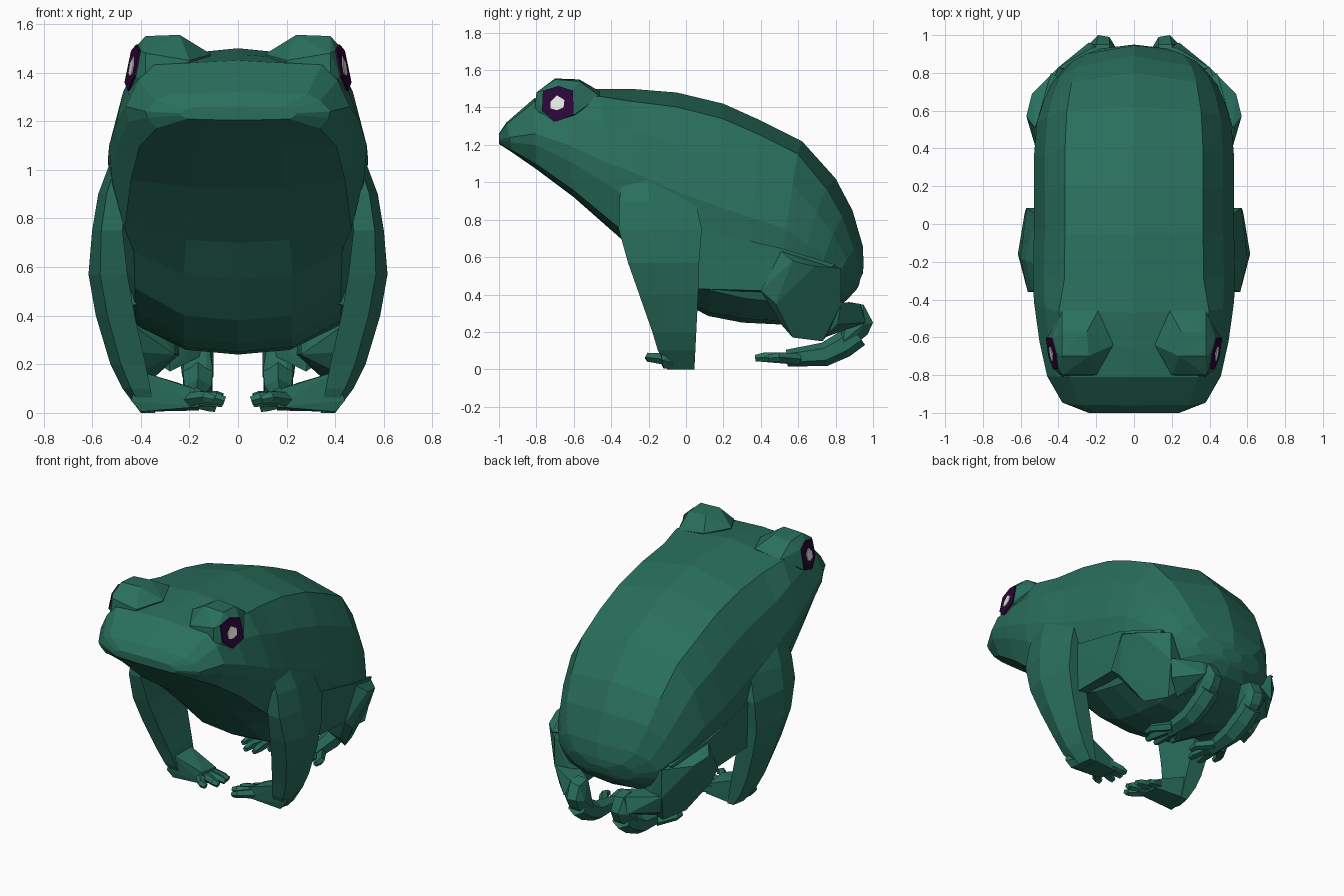
import bpy, bmesh, math
from mathutils import Vector


def material(name, rgb):
    m = bpy.data.materials.new(name)
    m.diffuse_color = (*rgb, 1)
    return m


GREEN = material("frog_green", (0.022, 0.158, 0.106))
PURPLE = material("dark_purple", (0.023, 0.002, 0.040))
WHITE = material("eye_white", (0.8, 0.8, 0.8))


def finish(bm, name, mat, mirror=True):
    bmesh.ops.recalc_face_normals(bm, faces=bm.faces[:])
    me = bpy.data.meshes.new(name)
    bm.to_mesh(me)
    bm.free()
    me.materials.append(mat)
    ob = bpy.data.objects.new(name, me)
    bpy.context.collection.objects.link(ob)
    if mirror:
        ob.modifiers.new("mirror", "MIRROR")
    return ob


def loft(name, rings, mat=GREEN, mirror=True):
    """Skin a list of equal-sized point rings and cap both ends."""
    bm = bmesh.new()
    rows = [[bm.verts.new(p) for p in r] for r in rings]
    n = len(rows[0])
    for a, b in zip(rows, rows[1:]):
        for i in range(n):
            j = (i + 1) % n
            bm.faces.new((a[i], a[j], b[j], b[i]))
    bm.faces.new(rows[0])
    bm.faces.new(rows[-1])
    return finish(bm, name, mat, mirror)


def hull(name, pts, mat=GREEN):
    bm = bmesh.new()
    for p in pts:
        bm.verts.new(p)
    res = bmesh.ops.convex_hull(bm, input=bm.verts[:])
    junk = [g for g in res["geom_interior"] + res["geom_unused"]
            if isinstance(g, bmesh.types.BMVert)]
    bmesh.ops.delete(bm, geom=list(set(junk)), context="VERTS")
    return finish(bm, name, mat)


def limb(name, path, sides=6):
    """Tapered tube; path holds (x, y, z, radius)."""
    pts = [Vector(p[:3]) for p in path]
    rings = []
    for i, p in enumerate(pts):
        t = (pts[min(i + 1, len(pts) - 1)] - pts[max(i - 1, 0)]).normalized()
        ref = Vector((0, 0, 1)) if abs(t.z) < 0.9 else Vector((0, 1, 0))
        u = t.cross(ref).normalized()
        v = t.cross(u)
        r = path[i][3]
        ring = []
        for k in range(sides):
            a = 2 * math.pi * (k + 0.5) / sides
            ring.append(p + u * r * math.cos(a) + v * r * math.sin(a))
        rings.append(ring)
    return loft(name, rings)


# Body: slanted cross-sections (top y, top z, bottom y, bottom z, half width)
stations = [
    (-1.0, 1.26, -1.0, 1.205, 0.24), (-0.96, 1.32, -0.93, 1.16, 0.38),
    (-0.81, 1.45, -0.80, 1.07, 0.46), (-0.65, 1.475, -0.60, 0.92, 0.50),
    (-0.47, 1.50, -0.35, 0.70, 0.53), (-0.30, 1.50, -0.22, 0.55, 0.535),
    (-0.05, 1.48, -0.06, 0.38, 0.53), (0.20, 1.42, 0.12, 0.285, 0.53),
    (0.40, 1.33, 0.30, 0.25, 0.53), (0.62, 1.22, 0.50, 0.24, 0.515),
    (0.80, 1.02, 0.66, 0.28, 0.48), (0.89, 0.85, 0.78, 0.32, 0.44),
    (0.945, 0.66, 0.86, 0.37, 0.37), (0.95, 0.56, 0.91, 0.425, 0.25),
    (0.945, 0.51, 0.925, 0.45, 0.08)]
torso = [(0, 0), (0.69, 0.07), (0.89, 0.24), (1, 0.48), (0.95, 0.69), (0.80, 0.88), (0.42, 0.98), (0, 1)]
head = [(0, 0), (0.75, 0.05), (0.89, 0.22), (1, 0.5), (0.98, 0.66), (0.88, 0.93), (0.4, 0.985), (0, 1)]
rings = []
for yt, zt, yb, zb, w in stations:
    half = head if yt < -0.4 else torso
    rear = 0.6 * min(max((yt - 0.55) / 0.4, 0), 1)   # rounds off the rump
    section = half + [(-u, v) for u, v in half[-2:0:-1]]
    rings.append([(u * w, yt + (yb - yt) * v - rear * (u * w) ** 2, zt + (zb - zt) * v)
                  for u, v in section])
loft("body", rings, mirror=False)


# Eyes: a brow bump with a tilted iris plate and pupil on its outer side
def eye_x(y, z):
    return 0.435 + (1.42 - z) * 0.2 + (y + 0.68) * 0.2


iris = [(-0.765, 1.49), (-0.68, 1.515), (-0.605, 1.49),
        (-0.60, 1.36), (-0.70, 1.325), (-0.77, 1.385)]
pupil = [(-0.725, 1.43), (-0.69, 1.465), (-0.65, 1.44),
         (-0.655, 1.40), (-0.69, 1.385), (-0.725, 1.395)]
brow = [(0.24, -0.70, 1.555), (0.38, -0.70, 1.55), (0.25, -0.57, 1.55),
        (0.38, -0.57, 1.54), (0.11, -0.64, 1.475), (0.19, -0.46, 1.485),
        (0.38, -0.46, 1.46), (0.20, -0.80, 1.45), (0.38, -0.80, 1.48),
        (0.2, -0.78, 1.35), (0.2, -0.5, 1.35), (0.38, -0.81, 1.36)]
brow += [(eye_x(y, z) - 0.004, y, z) for y, z in iris]
hull("brow_bump", brow)


def plate(name, outline, x0, x1, mat):
    loft(name, [[(eye_x(y, z) + d, y, z) for y, z in outline] for d in (x0, x1)], mat)


plate("iris", iris, -0.004, 0.004, PURPLE)
plate("pupil", pupil, 0.002, 0.008, WHITE)

# Front leg: horizontal sections (z, inner x, outer x, front y, back y)
arm = [(1.02, 0.44, 0.53, -0.35, 0.0), (0.90, 0.46, 0.575, -0.355, 0.05),
       (0.75, 0.475, 0.60, -0.36, 0.085), (0.57, 0.455, 0.615, -0.31, 0.07),
       (0.40, 0.425, 0.585, -0.25, 0.065), (0.20, 0.38, 0.525, -0.18, 0.055),
       (0.10, 0.36, 0.475, -0.15, 0.05), (0.0, 0.34, 0.40, -0.10, 0.045)]
loft("front_leg", [[(a, c, z), (b - 0.3 * (b - a), c, z), (b, c * 0.6 + d * 0.4, z),
                    (b - (0.5 if z > 0.8 else 0.24) * (b - a), d, z), (a, d, z)]
                   for z, a, b, c, d in arm])
hull("front_palm", [(0.40, -0.14, 0.17), (0.40, 0.04, 0.17), (0.44, -0.13, 0.05),
                    (0.40, -0.12, 0.005), (0.38, 0.045, 0.005), (0.18, -0.13, 0.10),
                    (0.18, 0.02, 0.08), (0.16, -0.13, 0.025), (0.16, 0.02, 0.01),
                    (0.25, -0.06, 0.125)])
for i, (x, y, z) in enumerate([(0.10, -0.20, 0.065), (0.055, -0.13, 0.06),
                               (0.06, -0.05, 0.05), (0.09, 0.025, 0.03)]):
    root = -0.11 + i * 0.036
    limb(f"finger_{i + 1}", [(0.20, root, 0.055, 0.032), (x + 0.03, y, z, 0.025),
                             (x, y, z - 0.01, 0.018)], 5)

# Hind leg: thigh against the flank, knee, shank, heel and long foot
hull("thigh", [(0.52, 0.06, 0.75), (0.50, 0.06, 0.43), (0.525, 0.50, 0.65),
               (0.51, 0.42, 0.42), (0.50, 0.60, 0.45), (0.44, 0.80, 0.56),
               (0.40, 0.06, 0.70), (0.40, 0.06, 0.45), (0.30, 0.70, 0.55), (0.35, 0.60, 0.40)])
hull("knee", [(0.525, 0.51, 0.63), (0.57, 0.57, 0.58), (0.54, 0.69, 0.55),
              (0.52, 0.40, 0.42), (0.52, 0.48, 0.35), (0.40, 0.83, 0.54),
              (0.40, 0.83, 0.35), (0.41, 0.50, 0.25), (0.40, 0.57, 0.17),
              (0.34, 0.73, 0.15), (0.26, 0.57, 0.24), (0.24, 0.80, 0.24), (0.26, 0.78, 0.45)])
hull("shank", [(0.40, 0.83, 0.36), (0.38, 0.81, 0.24), (0.30, 0.74, 0.36), (0.28, 0.74, 0.17),
               (0.23, 0.93, 0.35), (0.24, 0.96, 0.25), (0.16, 0.94, 0.34), (0.13, 0.86, 0.35),
               (0.12, 0.87, 0.25), (0.22, 0.86, 0.22)])
hull("heel", [(0.13, 0.86, 0.355), (0.20, 0.87, 0.36), (0.20, 0.95, 0.345), (0.13, 0.95, 0.335),
              (0.19, 1.00, 0.25), (0.13, 0.99, 0.25), (0.24, 0.95, 0.24), (0.10, 0.94, 0.24),
              (0.19, 0.97, 0.185), (0.13, 0.96, 0.18), (0.20, 0.86, 0.10), (0.13, 0.86, 0.10),
              (0.23, 0.84, 0.15), (0.10, 0.84, 0.15), (0.20, 0.83, 0.185), (0.13, 0.83, 0.185)])
limb("hind_foot", [(0.165, 0.92, 0.185, 0.066), (0.165, 0.84, 0.13, 0.07),
                   (0.165, 0.74, 0.08, 0.064), (0.17, 0.54, 0.06, 0.045)])
for i, (x, y) in enumerate([(0.08, 0.45), (0.14, 0.37), (0.205, 0.37), (0.27, 0.44)]):
    limb(f"toe_{i + 1}", [(0.145 + i * 0.018, 0.60, 0.055, 0.032),
                          (x, y + 0.05, 0.065, 0.027), (x, y, 0.06, 0.018)], 5)
